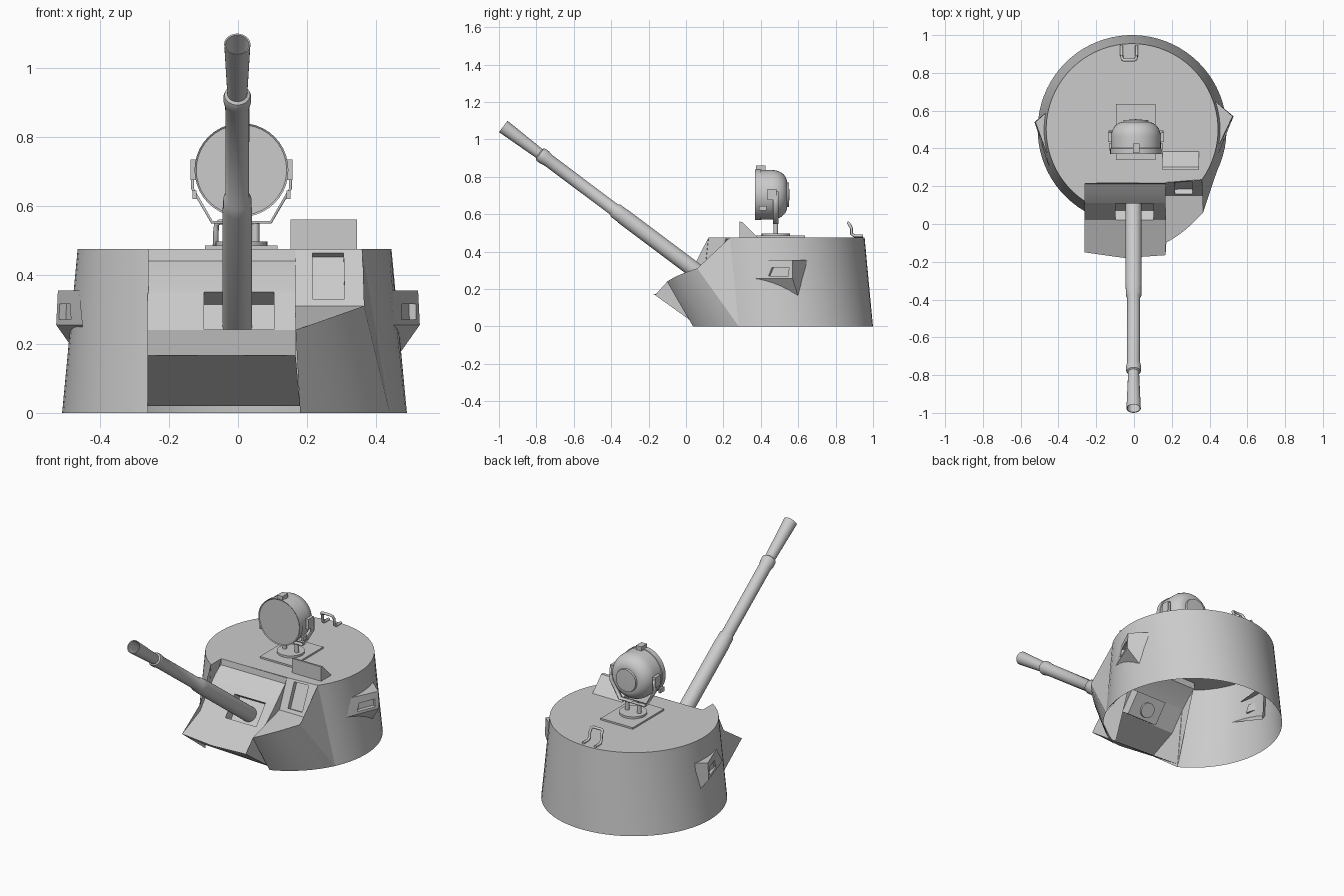
import bpy, bmesh, math
from mathutils import Vector

if "Cube" in bpy.data.objects:
    bpy.data.objects.remove(bpy.data.objects["Cube"])

CX, CY, TOP = -0.01, 0.5, 0.475


def mesh_obj(name, verts, faces, closed=True):
    me = bpy.data.meshes.new(name)
    me.from_pydata([tuple(v) for v in verts], [], faces)
    bm = bmesh.new()
    bm.from_mesh(me)
    bmesh.ops.remove_doubles(bm, verts=bm.verts, dist=1e-5)
    bmesh.ops.recalc_face_normals(bm, faces=bm.faces)
    bm.to_mesh(me)
    bm.free()
    ob = bpy.data.objects.new(name, me)
    bpy.context.collection.objects.link(ob)
    return ob


def box(name, lo, hi):
    v = [(x, y, z) for x in (lo[0], hi[0]) for y in (lo[1], hi[1]) for z in (lo[2], hi[2])]
    f = [(0, 1, 3, 2), (4, 6, 7, 5), (0, 4, 5, 1), (2, 3, 7, 6), (0, 2, 6, 4), (1, 5, 7, 3)]
    return mesh_obj(name, v, f)


def lathe(name, origin, axis, profile, n=32):
    q = Vector((0, 0, 1)).rotation_difference(Vector(axis).normalized())
    v, f = [], []
    for r, s in profile:
        for i in range(n):
            a = 2 * math.pi * i / n
            v.append(Vector(origin) + q @ Vector((r * math.cos(a), r * math.sin(a), s)))
    for k in range(len(profile) - 1):
        for i in range(n):
            j = (i + 1) % n
            f.append((k * n + i, k * n + j, k * n + n + j, k * n + n + i))
    return mesh_obj(name, v, f)


def loft(name, *rows):
    m = len(rows[0])
    f = [(k * m + i, k * m + i + 1, k * m + m + i + 1, k * m + m + i)
         for k in range(len(rows) - 1) for i in range(m - 1)]
    return mesh_obj(name, [p for r in rows for p in r], f)


def poly(name, pts):
    return mesh_obj(name, pts, [tuple(range(len(pts)))])


def recessed_panel(name, a, b, c, d, us, vs, push):
    """Quad a-b-c-d with a rectangular pocket pushed inwards."""
    a, b, c, d, push = map(Vector, (a, b, c, d, push))
    at = lambda u, w: a.lerp(b, u).lerp(d.lerp(c, u), w)
    inner = [at(us[0], vs[0]), at(us[1], vs[0]), at(us[1], vs[1]), at(us[0], vs[1])]
    v = [a, b, c, d] + inner + [p + push for p in inner]
    f = [(k + i, k + (i + 1) % 4, k + 4 + (i + 1) % 4, k + 4 + i) for k in (0, 4) for i in range(4)]
    return mesh_obj(name, v, f + [(8, 9, 10, 11)])


def tube(name, pts, r):
    cu = bpy.data.curves.new(name, 'CURVE')
    cu.dimensions = '3D'
    cu.bevel_depth, cu.bevel_resolution, cu.use_fill_caps = r, 2, True
    sp = cu.splines.new('POLY')
    sp.points.add(len(pts) - 1)
    for p, co in zip(sp.points, pts):
        p.co = (*co, 1)
    ob = bpy.data.objects.new(name, cu)
    bpy.context.collection.objects.link(ob)
    return ob


def arc(r, z, a0, a1, n):
    out = []
    for i in range(n + 1):
        a = a0 + (a1 - a0) * i / n
        out.append((CX + r * math.sin(a), CY - r * math.cos(a), z))
    return out


# Turret wall (open underneath) and roof
low = arc(0.5, 0, 1.12, 2 * math.pi - 0.524, 56)
high = arc(0.455, TOP, 0.95, 2 * math.pi - 0.582, 56)
loft("turret_wall", low, high)
poly("turret_roof", high + [(-0.26, 0.215, TOP), (0.165, 0.22, TOP)])

# Gun housing: underside, sloped apron, recessed curved face
XL, XR = -0.262, 0.167
poly("housing_underside", [(XL, 0.067, 0.02), (0.18, 0.04, 0.02), (XR, -0.165, 0.167),
                           (-0.05, -0.18, 0.167), (XL, -0.15, 0.167)])
poly("housing_apron", [(XL, -0.15, 0.167), (-0.05, -0.18, 0.167), (XR, -0.165, 0.167),
                       (XR, 0.02, 0.24), (XL, 0.02, 0.24)])
recessed_panel("gun_slot_panel", (XL, 0.02, 0.24), (XR, 0.02, 0.24), (XR, 0.11, 0.352), (XL, 0.11, 0.352),
               (0.382, 0.853), (0.02, 0.98), (0, 0.05, -0.035))
loft("housing_upper_face", *[[(XL, y, z), (XR, y, z)] for y, z in
                             [(0.11, 0.352), (0.16, 0.402), (0.212, 0.44), (0.217, TOP)]])
poly("left_cheek", [(XL, y, z) for y, z in
                    [(0.067, 0), (-0.15, 0.167), (0.02, 0.28), (0.12, TOP), (0.215, TOP),
                     (0.212, 0.44), (0.11, 0.352), (0.02, 0.24)]][:5])
poly("right_cheek", [(XR, y, z) for y, z in
                     [(0.04, 0.02), (-0.165, 0.167), (-0.1, 0.24), (0.02, 0.27), (0.11, 0.352),
                      (0.2, 0.44), (0.22, TOP), (0.15, 0.31)]])

# Right flank plate, ledge and sighting window
flank_low = arc(0.5, 0, 0.39, 1.12, 12)
edge = []
for i in range(13):
    t = i / 12
    edge.append((0.167 + 0.198 * t, -0.1 + 0.16 * t - 0.06 * t * (1 - t), 0.24 + 0.07 * t))
loft("right_flank", flank_low, edge)
poly("flank_end", [flank_low[-1], edge[-1], high[0]])
poly("flank_ledge", edge + [(0.365, 0.15, 0.31), (0.167, 0.15, 0.31)])
poly("window_side", [edge[-1], (0.365, 0.15, 0.31), high[0]])
recessed_panel("sight_window", (0.167, 0.15, 0.31), (0.365, 0.15, 0.31), (0.36, 0.235, TOP), (0.167, 0.22, TOP),
               (0.25, 0.72), (0.12, 0.93), (0, 0.025, -0.012))

# Side vision blocks
for side, s, dy in (("right", 1, 0.0), ("left", -1, -0.03)):
    P = lambda x, y, z: (s * x, y + dy, z)
    k = 0 if s > 0 else 0.02
    recessed_panel(side + "_vision_slot", P(0.43 + k, 0.33, 0.255), P(0.527, 0.57, 0.255),
                   P(0.522, 0.57, 0.355), P(0.44 + k, 0.4, 0.355), (0.44, 0.9), (0.15, 0.6), (-s * 0.02, 0.012, 0))
    mesh_obj(side + "_vision_block",
             [P(0.43 + k, 0.33, 0.255), P(0.527, 0.57, 0.255), P(0.522, 0.57, 0.355), P(0.44 + k, 0.4, 0.355),
              P(0.43, 0.65, 0.355), P(0.46, 0.6, 0.16)],
             [(3, 2, 4), (1, 2, 4, 5), (0, 1, 5)])

# Gun barrel with stepped sleeves and flared hollow muzzle
lathe("gun_barrel", (-0.002, -0.977, 1.069), (0, 0.8, -0.6),
      [(0, 0.12), (0.024, 0.12), (0.034, 0.002), (0.038, 0), (0.029, 0.24), (0.037, 0.245), (0.04, 0.255),
       (0.04, 0.275), (0.035, 0.3), (0.034, 0.74), (0.041, 0.75), (0.041, 0.79), (0.043, 0.8),
       (0.043, 1.37), (0, 1.37)], 28)

# Searchlight: drum and domed back
LX, LZ = 0.01, 0.704
prof = [(0, 0.004), (0.131, 0.004), (0.136, 0), (0.136, 0.03), (0.132, 0.032), (0.132, 0.09)]
prof += [(0.067 + 0.065 * math.cos(t), 0.09 + 0.08 * math.sin(t))
         for t in [math.pi / 2 * i / 8 for i in range(1, 9)]]
lathe("searchlight_body", (LX, 0.37, LZ), (0, 1, 0), prof + [(0.065, 0.181), (0, 0.183)], 40)
box("searchlight_vent", (-0.005, 0.375, 0.83), (0.03, 0.425, 0.86))

# Yoke and pivots
for s, n in ((-1, "left"), (1, "right")):
    def X(d): return LX + s * d
    xs = sorted((X(0.13), X(0.148)))
    box(n + "_pivot", (xs[0], 0.435, 0.675), (xs[1], 0.485, 0.735))
    box(n + "_clip", (xs[0] if s > 0 else xs[0] + 0.006, 0.39, 0.62), (xs[1] - 0.006 if s > 0 else xs[1], 0.43, 0.645))
    path = [(X(0.142), 0.72), (X(0.142), 0.65), (X(0.085), 0.552), (X(0), 0.552)]
    v = [(x, y, z) for x, z in path for y in (0.465, 0.495)]
    yoke = mesh_obj(n + "_yoke_arm", v, [(2 * i, 2 * i + 1, 2 * i + 3, 2 * i + 2) for i in range(3)])
    mod = yoke.modifiers.new("thickness", 'SOLIDIFY')
    mod.thickness, mod.offset = 0.008, 0
    lathe(n + "_post", (X(0.04), 0.48, 0.49), (0, 0, 1), [(0, 0), (0.012, 0), (0.012, 0.062), (0, 0.062)], 12)
lathe("swivel_disc", (LX, 0.48, 0.48), (0, 0, 1), [(0, 0), (0.075, 0), (0.075, 0.017), (0, 0.017)], 32)
box("mount_plate", (-0.095, 0.34, 0.474), (0.115, 0.635, 0.485))

# Sight guard on the roof
tri = [(0.287, 0.474), (0.287, 0.56), (0.302, 0.558), (0.385, 0.474)]
guard = mesh_obj("sight_guard", [(x, y, z) for x in (0.152, 0.345) for y, z in tri],
                 [(0, 1, 2, 3), (4, 7, 6, 5)] + [(i, i + 4, (i + 1) % 4 + 4, (i + 1) % 4) for i in range(4)])

# Lifting loop at the rear
half = [(0.04, 0.945, 0.484), (0.04, 0.9, 0.484), (0.038, 0.885, 0.495), (0.038, 0.885, 0.525),
        (0.036, 0.872, 0.548), (0.028, 0.868, 0.553)]
loop = [(-0.026 - x, y, z) for x, y, z in half] + [(-0.026 + x, y, z) for x, y, z in reversed(half)]
tube("lifting_loop", loop, 0.008)

# Smooth curved parts, keep sharp edges
bpy.ops.object.select_all(action='DESELECT')
for ob in bpy.data.objects:
    if ob.type == 'MESH':
        ob.select_set(True)
        bpy.context.view_layer.objects.active = ob
bpy.ops.object.shade_smooth_by_angle(angle=math.radians(35))
